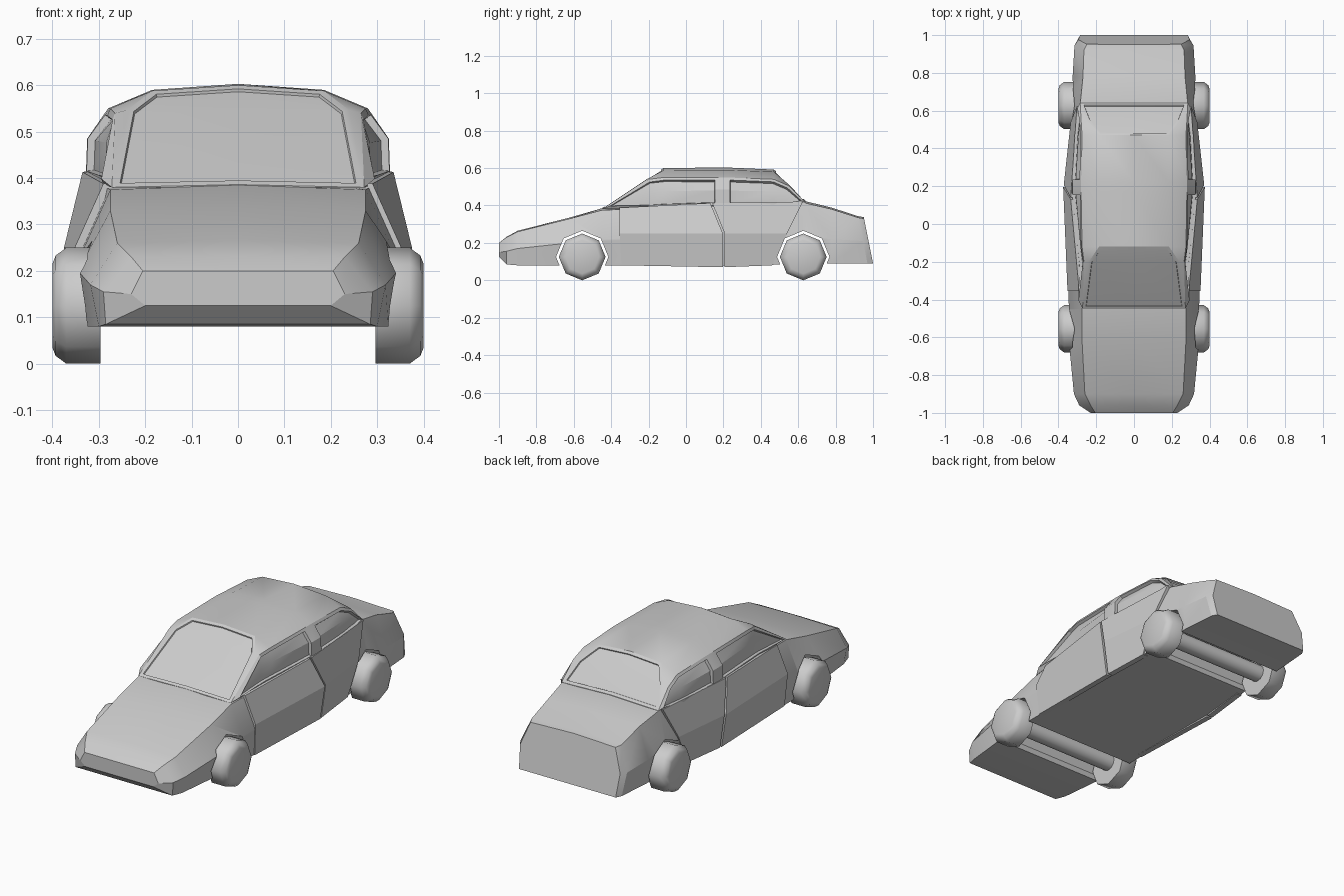
import bpy, bmesh, math
from mathutils import Matrix

default = bpy.data.objects.get("Cube")
if default:
    bpy.data.objects.remove(default, do_unlink=True)

grey = bpy.data.materials.new("plain_grey")
grey.use_nodes = True
grey.diffuse_color = (0.6, 0.6, 0.6, 1)
grey.node_tree.nodes["Principled BSDF"].inputs["Base Color"].default_value = grey.diffuse_color


def finish(name, bm, smooth_angle=None):
    bmesh.ops.recalc_face_normals(bm, faces=bm.faces)
    mesh = bpy.data.meshes.new(name)
    bm.to_mesh(mesh)
    bm.free()
    mesh.materials.append(grey)
    obj = bpy.data.objects.new(name, mesh)
    bpy.context.collection.objects.link(obj)
    if smooth_angle:
        bpy.ops.object.select_all(action='DESELECT')
        obj.select_set(True)
        bpy.context.view_layer.objects.active = obj
        bpy.ops.object.shade_smooth_by_angle(angle=math.radians(smooth_angle))
    return obj


def mirror_x(obj):
    obj.modifiers.new("mirror", 'MIRROR')


def loft(sections):
    """Join symmetric rings; each row is y, the x-z pairs of one half, then the centre z."""
    bm = bmesh.new()
    rings = []
    for y, *values, centre in sections:
        half = list(zip(values[::2], values[1::2]))
        outline = half + [(0, centre)] + [(-x, z) for x, z in reversed(half)]
        rings.append([bm.verts.new((x, y, z)) for x, z in outline])
    n = len(rings[0])
    faces = {}
    for i, (a, b) in enumerate(zip(rings, rings[1:])):
        for j in range(n):
            k = (j + 1) % n
            faces[i, j] = bm.faces.new((a[j], a[k], b[k], b[j]))
    bm.faces.new(rings[0])
    bm.faces.new(rings[-1])
    return bm, faces, rings


# Lower body: sill, waist and shoulder on each ring
BODY = [
    (-1, .2, .125, .23, .15, .205, .2, .2),
    (-.96, .285, .085, .29, .155, .23, .23, .232),
    (-.9, .3, .08, .318, .17, .26, .26, .265),
    (-.62, .33, .08, .345, .2, .275, .33, .336),
    (-.45, .335, .08, .345, .22, .275, .375, .385),
    (.2, .335, .08, .355, .24, .32, .4, .42),
    (.63, .31, .085, .32, .24, .285, .415, .425),
    (.78, .315, .09, .325, .22, .27, .38, .388),
    (.97, .3, .09, .315, .21, .265, .335, .343),
    (1, .285, .09, .295, .21, .25, .33, .338),
]
bm, _, rings = loft(BODY)
for ring in rings[-2:]:                      # lean the tail forward
    for v in ring:
        v.co.y -= (v.co.z - .09) * .2
body = finish("body", bm, 25)

# Cabin: belt, side, upper side and roof edge on each ring
CABIN = [
    (-.45, .272, .38, .272, .38, .272, .38, .272, .38, .386),
    (-.2, .29, .385, .285, .47, .265, .54, .24, .546, .55),
    (-.12, .3, .39, .3, .48, .275, .55, .185, .588, .6),
    (.17, .328, .4, .325, .485, .28, .55, .185, .59, .603),
    (.22, .328, .4, .325, .485, .28, .55, .185, .59, .603),
    (.47, .315, .4, .31, .48, .275, .54, .185, .58, .592),
    (.55, .305, .4, .3, .46, .28, .505, .25, .512, .517),
    (.64, .285, .415, .285, .415, .285, .415, .285, .415, .425),
]
bm, faces, _ = loft(CABIN)
bmesh.ops.remove_doubles(bm, verts=bm.verts, dist=.002)
bmesh.ops.recalc_face_normals(bm, faces=bm.faces)
WINDOWS = [((0, 1), (3, 4)), ((5, 6), (3, 4))]            # windscreen, rear window
for columns in ((0, 1), (6, 7)):                          # side windows
    WINDOWS += [((0, 1, 2), columns), ((4, 5, 6), columns)]
for segments, columns in WINDOWS:
    panes = [faces[i, j] for i in segments for j in columns if faces[i, j].is_valid]
    side = columns != (3, 4)
    bmesh.ops.inset_region(bm, faces=panes, thickness=.016, use_even_offset=True)
    bmesh.ops.inset_region(bm, faces=panes, thickness=.002,
                           depth=-.016 if side else -.006, use_even_offset=True)
finish("cabin", bm, 25)


def door(name, front, back):
    """A folded panel with front and back edges given from top to bottom."""
    bm = bmesh.new()
    a = [bm.verts.new(p) for p in front]
    b = [bm.verts.new(p) for p in back]
    for i in range(len(a) - 1):
        bm.faces.new((a[i], a[i + 1], b[i + 1], b[i]))
    bmesh.ops.recalc_face_normals(bm, faces=bm.faces)
    if bm.faces[:][0].normal.x < 0:
        bmesh.ops.reverse_faces(bm, faces=bm.faces)
    inner = bmesh.ops.extrude_face_region(bm, geom=bm.faces[:], use_keep_orig=True)
    for v in inner["geom"]:
        if isinstance(v, bmesh.types.BMVert):
            v.co.x -= .03
    mirror_x(finish(name, bm))


door("front_door",
     [(.29, -.355, .388), (.352, -.355, .25), (.34, -.345, .08)],
     [(.335, .13, .413), (.375, .197, .25), (.348, .197, .07)])
door("rear_door",
     [(.335, .14, .413), (.372, .207, .25), (.346, .207, .07)],
     [(.302, .625, .42), (.335, .54, .25), (.326, .46, .08)])


def turned(profile, y, sides=8):
    """Revolve x-radius pairs about the wheel axle."""
    bm = bmesh.new()
    rings = []
    for x, r in profile:
        angles = [math.tau * k / sides for k in range(sides)]
        rings.append([bm.verts.new((x, y + r * math.sin(t), .125 + r * math.cos(t)))
                      for t in angles])
    for a, b in zip(rings, rings[1:]):
        for j in range(sides):
            k = (j + 1) % sides
            bm.faces.new((a[j], a[k], b[k], b[j]))
    bm.faces.new(rings[0])
    bm.faces.new(rings[-1])
    return bm


# Wheels, axles and the arches cut for them
for end, y in (("front", -.555), ("rear", .627)):
    tyre = [(.296, .125), (.37, .125), (.393, .108), (.4, .09)]
    mirror_x(finish(end + "_wheel", turned(tyre, y), 50))
    finish(end + "_axle", turned([(-.3, .045), (.3, .045)], y, 12), 40)
    arch = finish(end + "_arch_cutter", turned([(-.5, .14), (.5, .14)], y))
    arch.hide_render = True
    arch.hide_set(True)
    cut = body.modifiers.new(end + "_arch", 'BOOLEAN')
    cut.object = arch
    cut.solver = 'EXACT'
